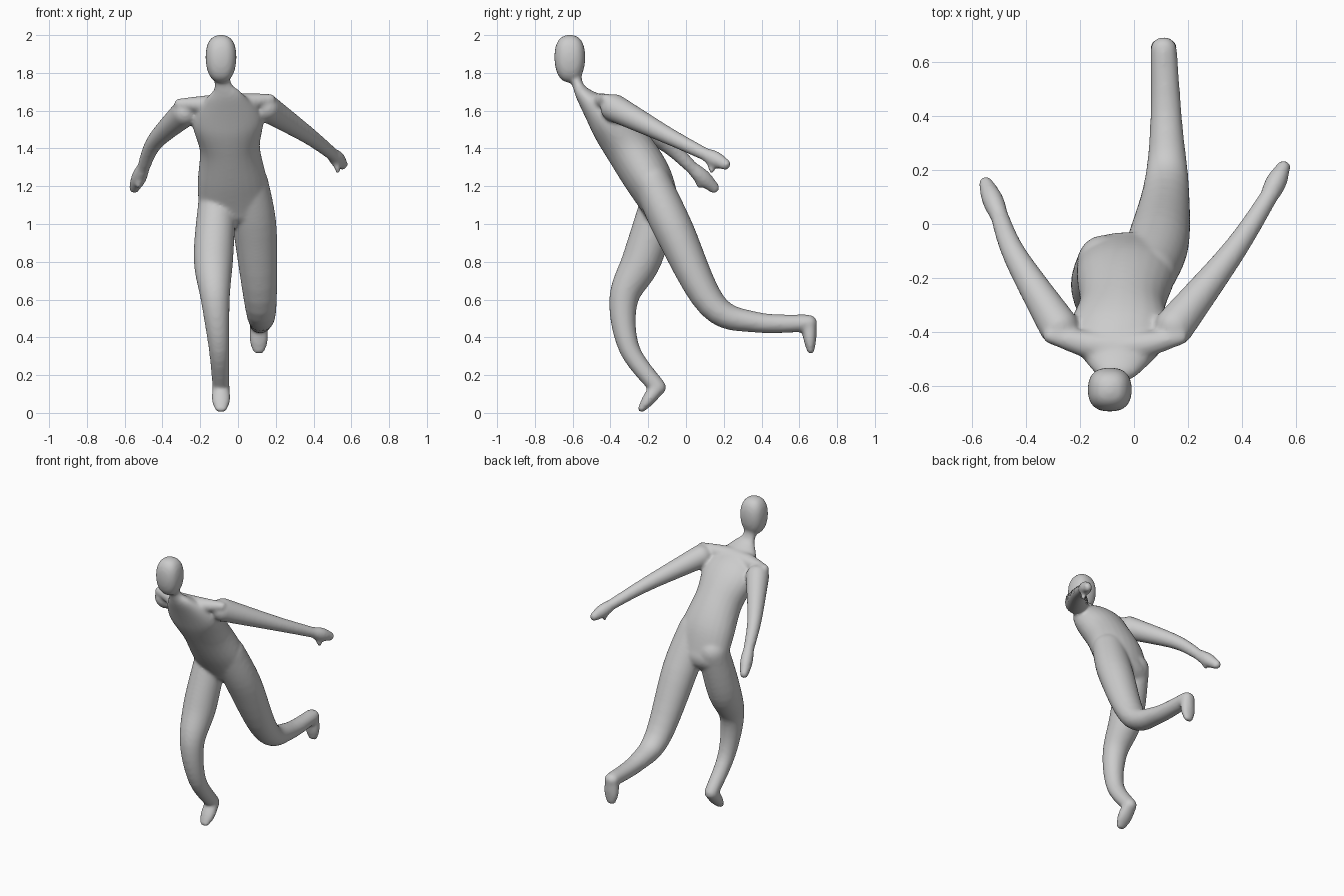
import bpy, bmesh, math
from mathutils import Vector

cube = bpy.data.objects.get("Cube")
if cube:
    bpy.data.objects.remove(cube, do_unlink=True)

SIDES, STEPS = 24, 6
ACROSS, UP = Vector((1, 0, 0)), Vector((0, 0, 1))
bm = bmesh.new()


def spline(before, start, end, after, t):
    """Smooth curve from start to end, guided by the neighbours."""
    enter, leave = (end - before) / 2, (after - start) / 2
    ease = t * t * (3 - 2 * t)
    return (start.lerp(end, ease) + enter * t * (1 - t) ** 2
            - leave * t * t * (1 - t))


def limb(centres, sizes, ref):
    """Loft ellipses, sized (along ref, across ref), with rounded ends."""
    rows = [Vector((*c, *s)) for c, s in zip(centres, sizes)]
    padded = [rows[0], *rows, rows[-1]]
    path = [spline(*padded[i:i + 4], k / STEPS)
            for i in range(len(rows) - 1) for k in range(STEPS)]
    path.append(rows[-1])
    rings = []
    for i, row in enumerate(path):
        behind, ahead = path[max(i - 1, 0)], path[min(i + 1, len(path) - 1)]
        along = (ahead - behind).to_3d().normalized()
        side = (ref - along * ref.dot(along)).normalized()
        rings.append((row.to_3d(), along, side, row[3], row[4]))

    def cap(ring, sign):
        centre, along, side, a, b = ring
        result = []
        for k in range(1, STEPS):
            turn = math.pi / 2 * k / STEPS
            shift = along * sign * min(a, b) * math.sin(turn)
            shrink = math.cos(turn)
            result.append((centre + shift, along, side, a * shrink, b * shrink))
        return result

    rings = cap(rings[0], -1)[::-1] + rings + cap(rings[-1], 1)
    loops = []
    for centre, along, side, a, b in rings:
        other = along.cross(side)
        turns = [math.tau * k / SIDES for k in range(SIDES)]
        loops.append([bm.verts.new(centre + side * a * math.cos(q) + other * b * math.sin(q))
                      for q in turns])
    for low, high in zip(loops, loops[1:]):
        for k in range(SIDES):
            n = (k + 1) % SIDES
            bm.faces.new((low[k], low[n], high[n], high[k]))
    bm.faces.new(loops[0][::-1])
    bm.faces.new(loops[-1])


def spread(start, end, profile):
    """Give (y, z) profile points an x that runs evenly from start to end."""
    last = len(profile) - 1
    return [Vector((start + (end - start) * i / last, *p)) for i, p in enumerate(profile)]


def leg(joints, toe, breadth):
    radii = (.1, .105, .077, .055, .045)
    limb(joints, [(r * breadth, r) for r in radii], ACROSS)
    # Foot, flattened towards the toe
    ankle, toe = Vector(joints[-1]), Vector(toe)
    limb([ankle, ankle.lerp(toe, .6), toe], [(.046, .042), (.05, .034), (.034, .02)], ACROSS)


def arm(shoulder, elbow, wrist, fingertip):
    shoulder, elbow, wrist, fingertip = map(Vector, (shoulder, elbow, wrist, fingertip))
    limb([shoulder, elbow, wrist], [(r, r) for r in (.074, .046, .034)], UP)
    # Mitten hand
    palm = wrist.lerp(fingertip, .5)
    limb([wrist, palm, fingertip], [(.034, .034), (.043, .04), (.03, .027)], UP)
    # Thumb hanging below the palm
    root = wrist.lerp(fingertip, .15)
    outward = math.copysign(.02, wrist.x)
    limb([root, root + Vector((outward, .02, -.08))], [(.02, .02), (.015, .015)], ACROSS)


# Head: a squared ellipsoid that narrows to the chin
head = bmesh.ops.create_uvsphere(bm, u_segments=SIDES, v_segments=SIDES, radius=1)["verts"]
middle, half = Vector((-.09, -.615, 1.875)), Vector((.082, .082, .126))
for v in head:
    x, y, z = [math.copysign(abs(c) ** .8, c) for c in v.co]
    taper = 1 + .1 * min(z, 0)
    v.co = middle + Vector((x * taper, y * taper, z)) * half

# Neck and torso
trunk = [(-.59, 1.8), (-.57, 1.73), (-.53, 1.67), (-.41, 1.55), (-.3, 1.4), (-.2, 1.24), (-.13, 1.09)]
limb(spread(-.09, -.02, trunk),
     [(.045, .035), (.048, .03), (.1, .05), (.185, .11), (.16, .127), (.182, .127), (.19, .1)], ACROSS)

# Collar running out to the pointed shoulders
limb([(-.31, -.415, 1.635), (-.07, -.46, 1.635), (.17, -.42, 1.66)],
     [(.03, .03), (.055, .06), (.03, .03)], UP)

# Trailing left leg and leading right leg
leg([(.05, -.18, 1.22), (.09, -.065, .97), (.12, .14, .57), (.12, .37, .48), (.11, .65, .475)],
    (.11, .66, .33), 1.1)
leg([(-.11, -.14, 1.12), (-.13, -.23, .82), (-.12, -.33, .6), (-.1, -.3, .34), (-.09, -.15, .135)],
    (-.09, -.235, .022), 1)

# Swept back arms
arm((.15, -.38, 1.615), (.37, -.1, 1.47), (.5, .1, 1.37), (.555, .21, 1.315))
arm((-.28, -.38, 1.59), (-.44, -.12, 1.435), (-.5, .03, 1.3), (-.55, .15, 1.19))

mesh = bpy.data.meshes.new("body")
bm.to_mesh(mesh)
bm.free()
body = bpy.data.objects.new("body", mesh)
bpy.context.collection.objects.link(body)

# Plain grey skin
grey = bpy.data.materials.new("light grey")
grey.use_nodes = True
color = (.6, .6, .6, 1)
grey.diffuse_color = color
grey.node_tree.nodes["Principled BSDF"].inputs["Base Color"].default_value = color
mesh.materials.append(grey)

# Fuse the parts into one soft skin
fuse = body.modifiers.new("fuse", "REMESH")
fuse.mode = "VOXEL"
fuse.voxel_size = .01
fuse.use_smooth_shade = True
soften = body.modifiers.new("soften", "SMOOTH")
soften.factor = .5
soften.iterations = 10
